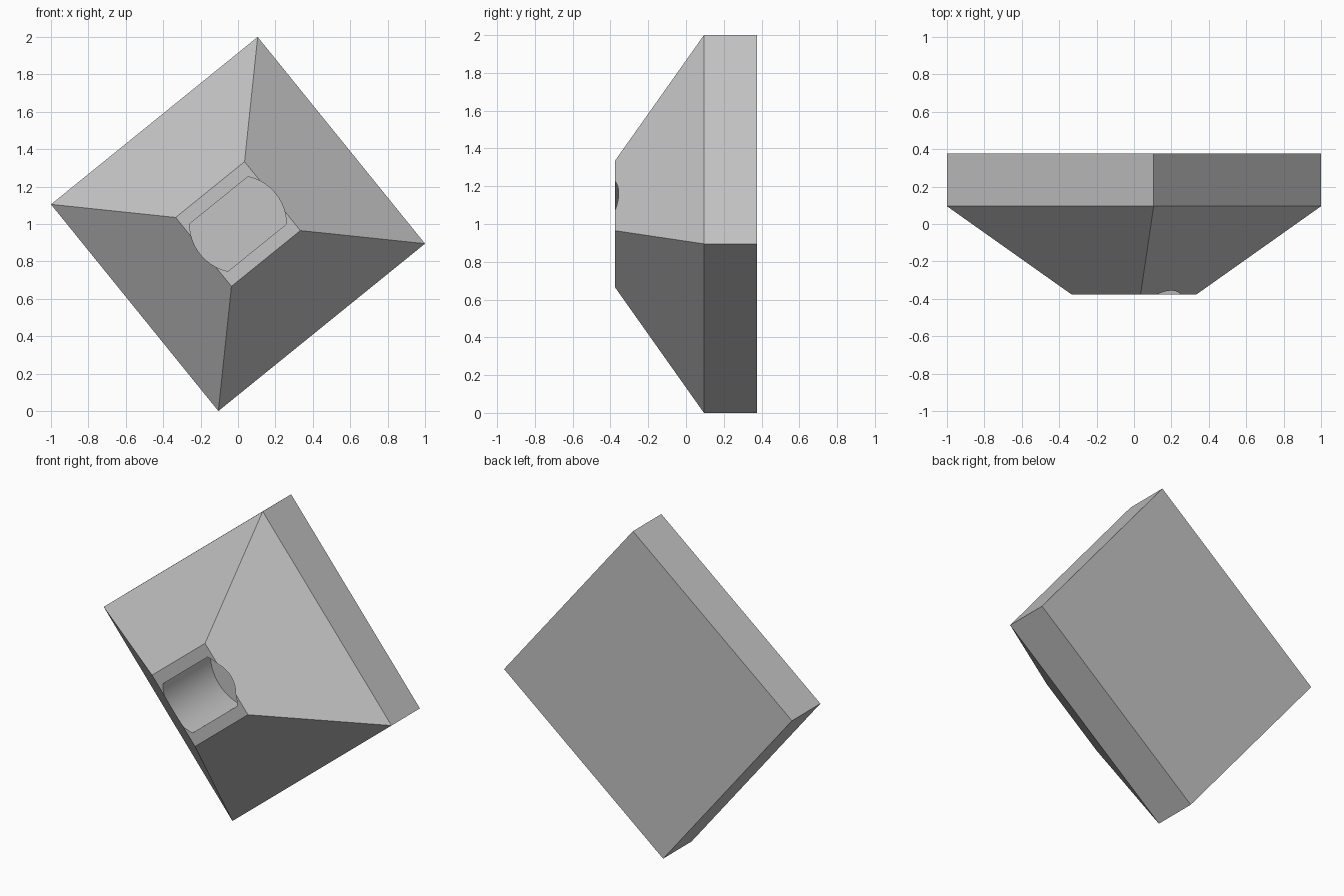
import bpy, bmesh
from math import radians, sin, cos, asin
from mathutils import Matrix

default = bpy.data.objects.get("Cube")
if default:
    bpy.data.objects.remove(default, do_unlink=True)

BACK, STEP, FRONT = -0.377, -0.095, 0.377   # depths, measured toward the front
WIDE, NARROW = 0.711, 0.237                 # half sides of the two squares
RADIUS, FLAT = 0.258, 0.163                 # pocket arc radius and half width

grey = bpy.data.materials.new("light_grey")
grey.use_nodes = True
grey.diffuse_color = (0.55, 0.55, 0.55, 1)
grey.node_tree.nodes["Principled BSDF"].inputs["Base Color"].default_value = grey.diffuse_color

# Lay the shape upright, tilted about the front axis, centred at height 1
placement = (Matrix.Translation((0, 0, 1)) @ Matrix.Rotation(radians(90), 4, 'X')
             @ Matrix.Rotation(radians(39), 4, 'Z'))


def loft(name, rings):
    """Solid through matching rings of points, capped at both ends."""
    bm = bmesh.new()
    loops = [[bm.verts.new(p) for p in ring] for ring in rings]
    for a, b in zip(loops, loops[1:]):
        for i in range(len(a)):
            j = (i + 1) % len(a)
            bm.faces.new((a[i], a[j], b[j], b[i]))
    bm.faces.new(loops[0][::-1])
    bm.faces.new(loops[-1])
    bmesh.ops.recalc_face_normals(bm, faces=bm.faces)
    bm.transform(placement)
    mesh = bpy.data.meshes.new(name)
    bm.to_mesh(mesh)
    bm.free()
    mesh.materials.append(grey)
    obj = bpy.data.objects.new(name, mesh)
    bpy.context.collection.objects.link(obj)
    return obj


def square(half, depth):
    return [(x * half, y * half, depth) for x, y in ((1, 1), (-1, 1), (-1, -1), (1, -1))]


# Square plate with a truncated pyramid on its front
body = loft("pyramid_block", [square(WIDE, BACK), square(WIDE, STEP), square(NARROW, FRONT)])

# Pocket: a disc outline with two flat sides, sunk down to the plate
swing = asin(FLAT / RADIUS)
steps = 24
angles = [side + swing * (2 * i / steps - 1) for side in (0, radians(180)) for i in range(steps + 1)]
outline = [(RADIUS * cos(a), RADIUS * sin(a)) for a in angles]
cutter = loft("pocket_cutter", [[(x, y, d) for x, y in outline] for d in (STEP, FRONT + 0.1)])
cutter.hide_render = True

cut = body.modifiers.new("pocket", 'BOOLEAN')
cut.operation = 'DIFFERENCE'
cut.solver = 'EXACT'
cut.object = cutter
bpy.ops.object.select_all(action='DESELECT')
body.select_set(True)
bpy.context.view_layer.objects.active = body
bpy.ops.object.modifier_apply(modifier=cut.name)
bpy.data.objects.remove(cutter, do_unlink=True)
bpy.ops.object.shade_smooth_by_angle(angle=radians(25))
